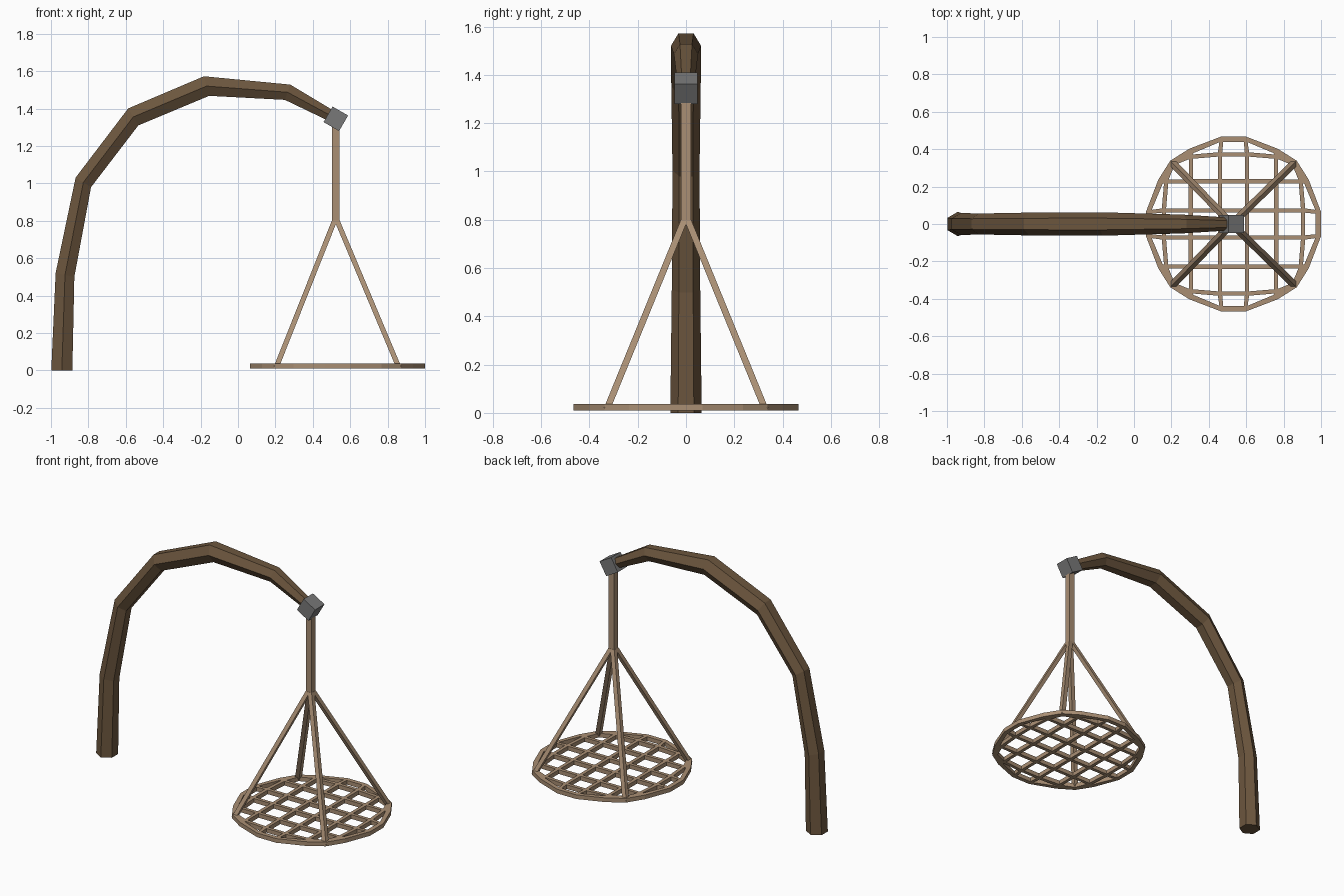
import bpy, bmesh, math
from mathutils import Vector

if "Cube" in bpy.data.objects:
    bpy.data.objects.remove(bpy.data.objects["Cube"])


def material(name, rgb):
    m = bpy.data.materials.new(name)
    m.diffuse_color = (*rgb, 1)
    m.use_nodes = True
    m.node_tree.nodes["Principled BSDF"].inputs["Base Color"].default_value = m.diffuse_color
    return m


dark_wood = material("dark wood", (0.15, 0.093, 0.048))
light_wood = material("light wood", (0.40, 0.275, 0.175))
grey_metal = material("grey metal", (0.19, 0.19, 0.19))


def finish(bm, name, mat):
    bmesh.ops.recalc_face_normals(bm, faces=bm.faces)
    me = bpy.data.meshes.new(name)
    bm.to_mesh(me)
    bm.free()
    me.materials.append(mat)
    ob = bpy.data.objects.new(name, me)
    bpy.context.collection.objects.link(ob)
    return ob


def loft(name, rings, mat):
    """Skin a list of equal-sized point rings and cap both ends."""
    bm = bmesh.new()
    vs = [[bm.verts.new(p) for p in ring] for ring in rings]
    n = len(vs[0])
    for a, b in zip(vs, vs[1:]):
        for i in range(n):
            j = (i + 1) % n
            bm.faces.new((a[i], a[j], b[j], b[i]))
    bm.faces.new(vs[0][::-1])
    bm.faces.new(vs[-1])
    return finish(bm, name, mat)


def square(x, y, z, h):
    return [(x - h, y - h, z), (x + h, y - h, z), (x + h, y + h, z), (x - h, y + h, z)]


# Curved arm: tapering hexagonal beam, (x, z, radius, ring tilt in degrees)
path = [(-0.942, 0, 0.065, 90), (-0.925, 0.51, 0.059, 78), (-0.827, 1.005, 0.056, 58),
        (-0.56, 1.355, 0.061, 31), (-0.168, 1.52, 0.0625, 15), (0.265, 1.487, 0.05, -20),
        (0.50, 1.36, 0.035, -30)]
rings = []
for x, z, r, tilt in path:
    t = math.radians(tilt)
    side = Vector((-math.sin(t), 0, math.cos(t)))
    rings.append([Vector((x, 0, z)) + side * (r * math.sin(k * math.pi / 3))
                  + Vector((0, r * math.cos(k * math.pi / 3), 0)) for k in range(6)])
loft("curved_arm", rings, dark_wood)

# Metal end block
bpy.ops.mesh.primitive_cube_add(size=0.096, location=(0.523, 0, 1.345),
                                rotation=(0, math.radians(30), 0))
block = bpy.context.object
block.name = "end_block"
block.data.materials.append(grey_metal)

# Hanging post and the four struts down to the seat
CX, HALF = 0.532, 0.326
loft("hanging_post", [square(0.523, 0, 0.78, 0.02), square(0.523, 0, 1.32, 0.02)], light_wood)
for sx in (-1, 1):
    for sy in (-1, 1):
        loft("strut", [square(CX + sx * HALF, sy * HALF, 0.02, 0.0145),
                       square(0.523 + sx * 0.007, sy * 0.007, 0.80, 0.0145)], light_wood)

# Lattice seat: a bulged grid with a ring of cells around it
bm = bmesh.new()
lines = [-0.338, -0.228, -0.072, 0.072, 0.228, 0.338]
bulge = {0: 0.02, 5: 0.02, 1: 0.022, 4: 0.022, 2: 0.034, 3: 0.034}


def grid_point(i, j):
    x, y = lines[i], lines[j]
    if i in (0, 5) and j not in (0, 5):
        x = math.copysign(0.338 + bulge[j], x)
    if j in (0, 5) and i not in (0, 5):
        y = math.copysign(0.338 + bulge[i], y)
    if i in (0, 5) and j in (0, 5):
        x, y = x * 0.965, y * 0.965
    return x, y, 0


g = [[bm.verts.new(grid_point(i, j)) for j in range(6)] for i in range(6)]
for i in range(5):
    for j in range(5):
        bm.faces.new((g[i][j], g[i + 1][j], g[i + 1][j + 1], g[i][j + 1]))

# Outer cells on each of the four sides
sides = [[g[i][5] for i in range(6)], [g[5][5 - i] for i in range(6)],
         [g[5 - i][0] for i in range(6)], [g[0][i] for i in range(6)]]
for k, inner in enumerate(sides):
    c, s = round(math.cos(k * math.pi / 2)), round(math.sin(k * math.pi / 2))
    outer = [inner[0]]
    for u, v in ((-0.228, 0.388), (-0.066, 0.45), (0.066, 0.45), (0.228, 0.388)):
        outer.append(bm.verts.new((u * c + v * s, -u * s + v * c, 0)))
    outer.append(inner[5])
    for i in range(5):
        ring = [inner[i], inner[i + 1], outer[i + 1], outer[i]]
        bm.faces.new(list(dict.fromkeys(ring)))

# Open the cells, leaving bars, then widen the rim
bmesh.ops.recalc_face_normals(bm, faces=bm.faces)
rim = [e for e in bm.edges if e.is_boundary]
cells = [f for f in bm.faces if len(f.verts) == 4]
ext = bmesh.ops.extrude_edge_only(bm, edges=rim)
for v in ext["geom"]:
    if isinstance(v, bmesh.types.BMVert):
        v.co *= 1.037
bmesh.ops.inset_individual(bm, faces=cells, thickness=0.016)
bmesh.ops.delete(bm, geom=cells, context='FACES')
bmesh.ops.translate(bm, verts=bm.verts, vec=(CX, 0, 0.024))
seat = finish(bm, "lattice_seat", light_wood)
mod = seat.modifiers.new("thickness", 'SOLIDIFY')
mod.thickness = 0.027
mod.offset = 0
